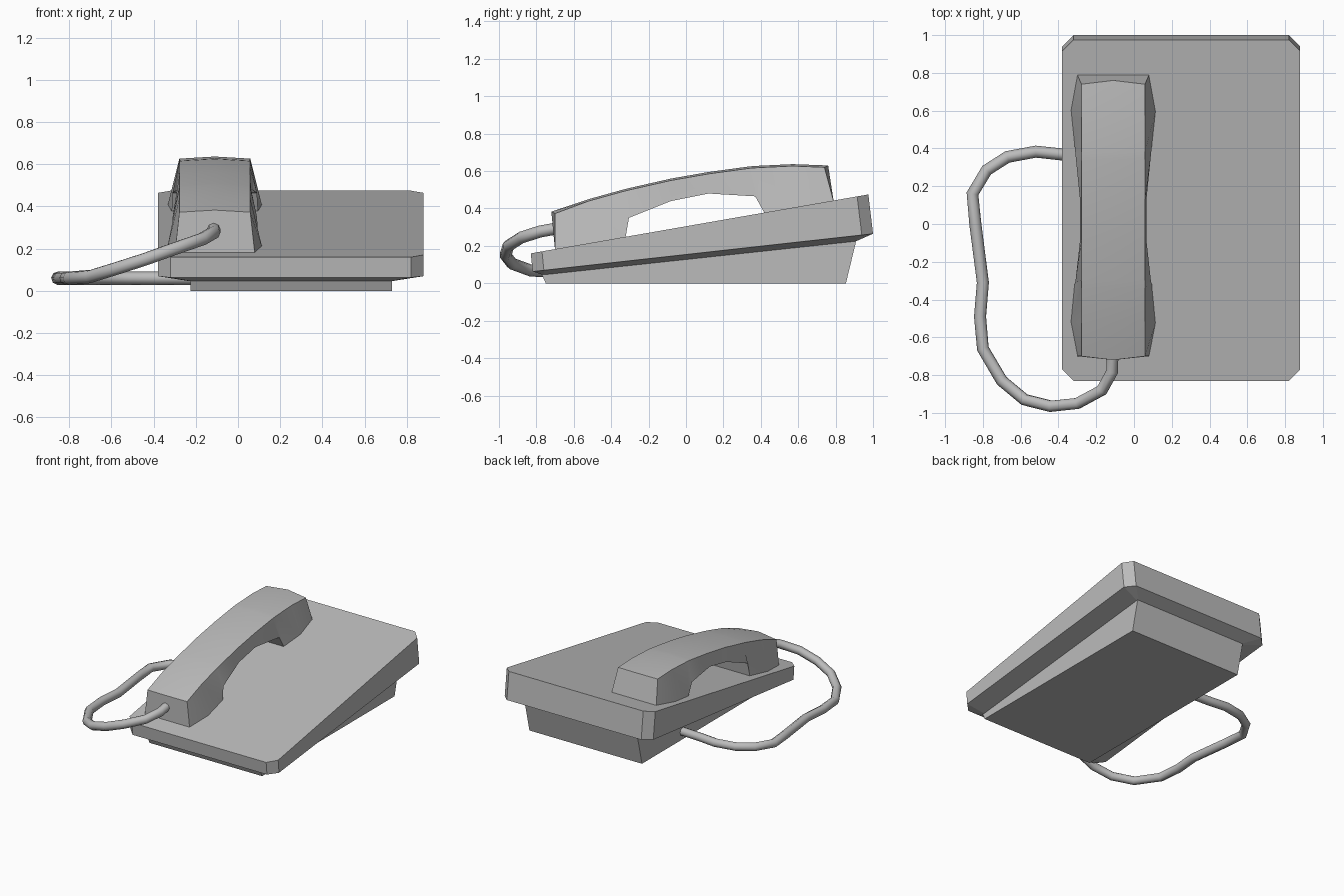
import bpy
import bmesh
from math import radians

cube = bpy.data.objects.get("Cube")
if cube:
    bpy.data.objects.remove(cube, do_unlink=True)

grey = bpy.data.materials.new("plain grey")
grey.use_nodes = True
colour = (0.5, 0.5, 0.5, 1)
grey.diffuse_color = colour
grey.node_tree.nodes["Principled BSDF"].inputs["Base Color"].default_value = colour


def loft(name, rings):
    """Skin a row of equal-sized closed rings and cap both ends."""
    bm = bmesh.new()
    loops = [[bm.verts.new(p) for p in ring] for ring in rings]
    for a, b in zip(loops, loops[1:]):
        for i in range(len(a)):
            j = (i + 1) % len(a)
            bm.faces.new((a[i], a[j], b[j], b[i]))
    bm.faces.new(loops[0])
    bm.faces.new(loops[-1])
    bmesh.ops.recalc_face_normals(bm, faces=bm.faces)
    mesh = bpy.data.meshes.new(name)
    bm.to_mesh(mesh)
    bm.free()
    mesh.materials.append(grey)
    obj = bpy.data.objects.new(name, mesh)
    bpy.context.collection.objects.link(obj)
    return obj


def outline(x0, x1, front, back, cut):
    """Rectangle with cut corners, tilted between front and back (y, z)."""
    (y0, z0), (y1, z1) = front, back
    flat = [(x0 + cut, y0), (x1 - cut, y0), (x1, y0 + cut), (x1, y1 - cut),
            (x1 - cut, y1), (x0 + cut, y1), (x0, y1 - cut), (x0, y0 + cut)]
    return [(x, y, z0 + (z1 - z0) * (y - y0) / (y1 - y0)) for x, y in flat]


# Sloping body with cut corners and an undercut rim
loft("body", [
    outline(-0.23, 0.73, (-0.765, 0.045), (0.91, 0.225), 0.01),
    outline(-0.38, 0.88, (-0.82, 0.063), (1.0, 0.265), 0.06),
    outline(-0.38, 0.88, (-0.83, 0.16), (0.975, 0.475), 0.06),
])

# Wedge foot
loft("foot", [
    [(x, y, z) for x, y, z in ((-0.225, a, h), (0.73, a, h), (0.73, b, k), (-0.225, b, k))]
    for a, h, b, k in ((-0.75, 0, 0.855, 0), (-0.772, 0.05, 0.912, 0.235))
])

# Handset stations: top y, top z, bottom y, bottom z, bottom half width
stations = [
    (-0.70, 0.373, -0.70, 0.175, 0.19),
    (-0.52, 0.44, -0.52, 0.205, 0.225),
    (-0.34, 0.49, -0.325, 0.235, 0.207),
    (-0.30, 0.50, -0.305, 0.35, 0.2),
    (-0.08, 0.55, -0.08, 0.44, 0.175),
    (0.12, 0.585, 0.12, 0.48, 0.175),
    (0.34, 0.615, 0.37, 0.465, 0.2),
    (0.38, 0.618, 0.42, 0.375, 0.205),
    (0.57, 0.627, 0.60, 0.40, 0.225),
    (0.74, 0.62, 0.79, 0.435, 0.19),
]
mid = -0.11
rings = []
for i, (yt, zt, yb, zb, w) in enumerate(stations):
    tip = -0.02 if i == 0 else 0.02 if i == len(stations) - 1 else 0
    rings.append([(mid - 0.168, yt, zt), (mid, yt + tip, zt + 0.01), (mid + 0.168, yt, zt),
                  (mid + w, yb, zb), (mid, yb + tip, zb), (mid - w, yb, zb)])
handset = loft("handset", rings)
bpy.ops.object.select_all(action="DESELECT")
handset.select_set(True)
bpy.context.view_layer.objects.active = handset
bpy.ops.object.shade_smooth_by_angle(angle=radians(25))

# Cord from the handset round to the foot
path = [(-0.115, -0.68, 0.295), (-0.115, -0.78, 0.277), (-0.17, -0.88, 0.245),
        (-0.30, -0.95, 0.20), (-0.44, -0.965, 0.15), (-0.58, -0.93, 0.105),
        (-0.70, -0.83, 0.068), (-0.80, -0.66, 0.06), (-0.815, -0.49, 0.06),
        (-0.80, -0.31, 0.06), (-0.84, 0.0, 0.06), (-0.855, 0.16, 0.06),
        (-0.78, 0.285, 0.06), (-0.67, 0.355, 0.06), (-0.52, 0.383, 0.06),
        (-0.38, 0.368, 0.06), (-0.20, 0.36, 0.06)]
curve = bpy.data.curves.new("cord", "CURVE")
curve.dimensions = "3D"
curve.bevel_depth = 0.032
curve.bevel_resolution = 2
curve.use_fill_caps = True
spline = curve.splines.new("POLY")
spline.points.add(len(path) - 1)
for point, co in zip(spline.points, path):
    point.co = (*co, 1)
spline.use_smooth = True
curve.materials.append(grey)
bpy.context.collection.objects.link(bpy.data.objects.new("cord", curve))
